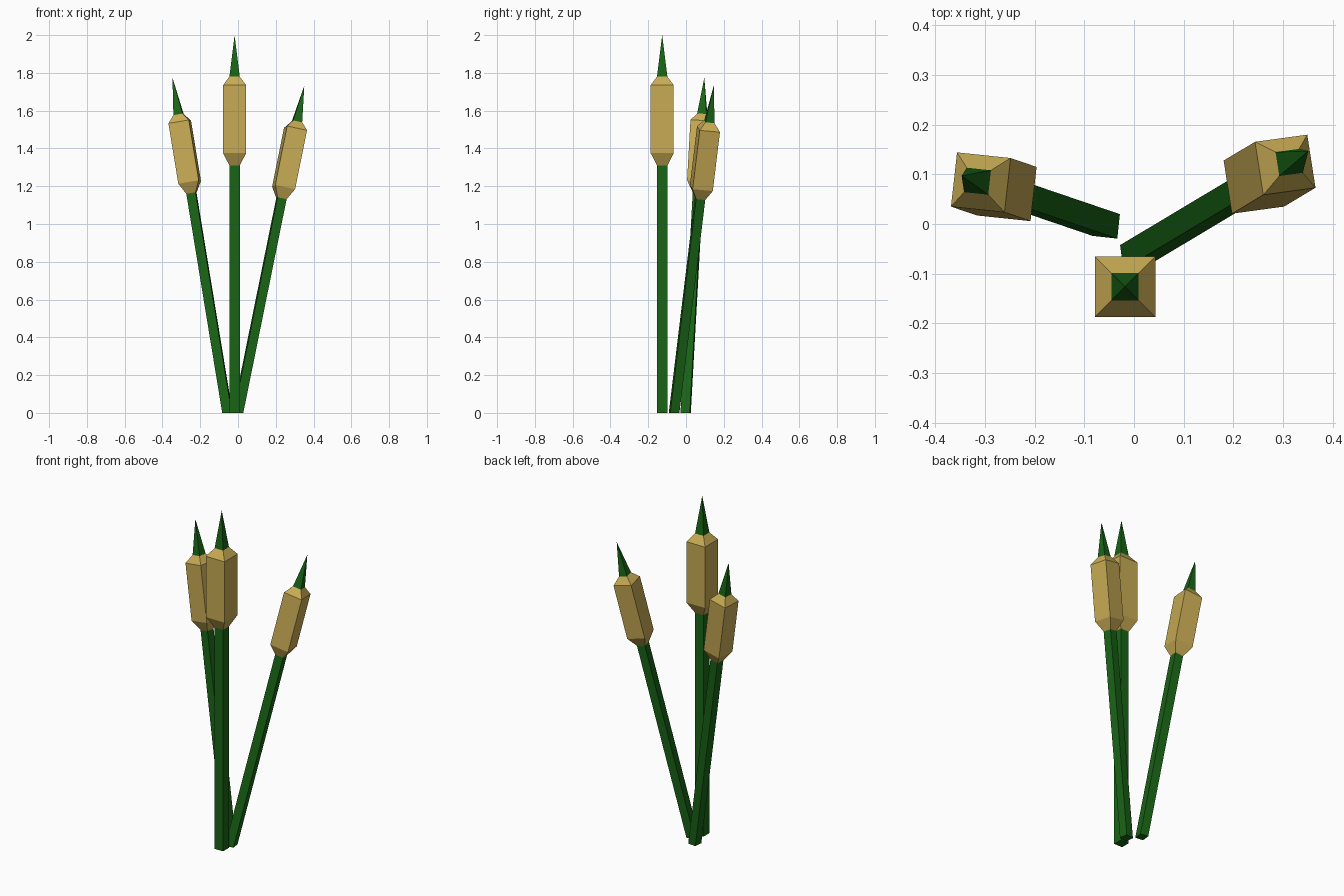
import bpy, bmesh
from mathutils import Vector, Matrix
from math import radians

if "Cube" in bpy.data.objects:
    bpy.data.objects.remove(bpy.data.objects["Cube"])


def material(name, color):
    m = bpy.data.materials.new(name)
    m.diffuse_color = (*color, 1)
    m.use_nodes = True
    m.node_tree.nodes["Principled BSDF"].inputs["Base Color"].default_value = m.diffuse_color
    return m


GREEN = material("stem_green", (0.01, 0.13, 0.008))
TAN = material("head_tan", (0.58, 0.41, 0.09))


def square_loft(name, profile, mat, matrix, ground=False):
    """Square rings of (half width, height) joined along z; width 0 makes a point."""
    bm = bmesh.new()
    rings = []
    for w, z in profile:
        if w == 0:
            rings.append([bm.verts.new((0, 0, z))])
        else:
            rings.append([bm.verts.new((sx * w, sy * w, z))
                          for sx, sy in ((-1, -1), (1, -1), (1, 1), (-1, 1))])
    for a, b in zip(rings, rings[1:]):
        for i in range(4):
            j = (i + 1) % 4
            if len(b) == 1:
                bm.faces.new((a[i], a[j], b[0]))
            else:
                bm.faces.new((a[i], a[j], b[j], b[i]))
    for ring in (rings[0], rings[-1]):
        if len(ring) == 4:
            bm.faces.new(ring)
    bmesh.ops.recalc_face_normals(bm, faces=bm.faces)
    bm.transform(matrix)
    if ground:  # slide the foot along the stem so it sits flat
        axis = matrix.to_3x3() @ Vector((0, 0, 1))
        for v in rings[0]:
            v.co -= axis * (v.co.z / axis.z)
    me = bpy.data.meshes.new(name)
    bm.to_mesh(me)
    bm.free()
    me.materials.append(mat)
    bpy.context.collection.objects.link(bpy.data.objects.new(name, me))


def reed(label, foot, tip, twist):
    foot, tip = Vector(foot), Vector(tip)
    d = tip - foot
    turn = Vector((0, 0, 1)).rotation_difference(d).to_matrix().to_4x4()
    m = (Matrix.Translation(foot) @ turn @ Matrix.Rotation(radians(twist), 4, 'Z')
         @ Matrix.Scale(d.length / 2, 4))
    square_loft(label + "_stem", [(0.0275, 0), (0.0275, 1.31)], GREEN, m, True)
    square_loft(label + "_seed_head",
                [(0.0275, 1.31), (0.061, 1.375), (0.061, 1.735), (0.0275, 1.78)], TAN, m)
    square_loft(label + "_spike", [(0.0275, 1.78), (0, 2)], GREEN, m)


# three reeds: foot point, tip point, twist about own axis
reed("centre", (-0.018, -0.126, 0), (-0.018, -0.126, 2), 0)
reed("left", (-0.056, -0.002, 0), (-0.347, 0.097, 1.775), -6.2)
reed("right", (0.0, -0.063, 0), (0.351, 0.147, 1.732), 8.3)
